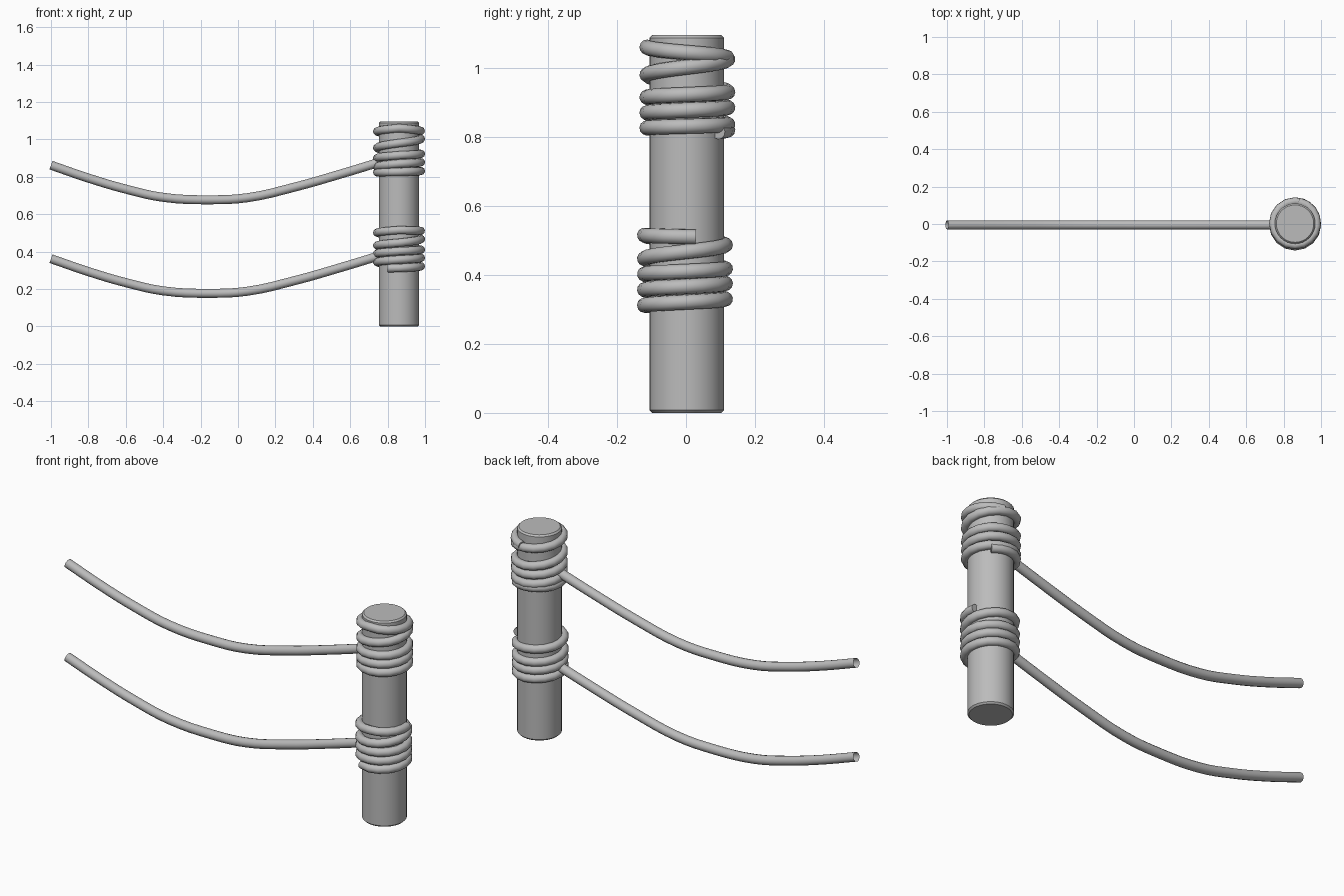
import bpy, bmesh, math

cube = bpy.data.objects.get("Cube")
if cube:
    bpy.data.objects.remove(cube, do_unlink=True)

POST_X, POST_Y = 0.861, 0.002
POST_R, POST_H = 0.108, 1.095
ROPE_R = 0.024

grey = bpy.data.materials.new("plain_grey")
grey.use_nodes = True
GREY = (0.5, 0.5, 0.5, 1)
grey.diffuse_color = GREY
grey.node_tree.nodes["Principled BSDF"].inputs["Base Color"].default_value = GREY


def add_object(name, mesh, sharp_angle):
    mesh.materials.clear()
    mesh.materials.append(grey)
    obj = bpy.data.objects.new(name, mesh)
    bpy.context.collection.objects.link(obj)
    bpy.ops.object.select_all(action='DESELECT')
    obj.select_set(True)
    bpy.context.view_layer.objects.active = obj
    bpy.ops.object.shade_smooth_by_angle(angle=math.radians(sharp_angle))
    return obj


def tube(name, points, radius, bezier=False, caps=False):
    """Sweep a round section along a path and turn it into a mesh."""
    curve = bpy.data.curves.new(name + "_path", 'CURVE')
    curve.dimensions = '3D'
    curve.bevel_depth = radius
    curve.bevel_resolution = 4
    curve.use_fill_caps = caps
    curve.resolution_u = 4
    spline = curve.splines.new('BEZIER' if bezier else 'POLY')
    if bezier:
        spline.bezier_points.add(len(points) - 1)
        for bp, co in zip(spline.bezier_points, points):
            bp.co = co
            bp.handle_left_type = bp.handle_right_type = 'AUTO'
    else:
        spline.points.add(len(points) - 1)
        for p, co in zip(spline.points, points):
            p.co = (*co, 1)
    helper = bpy.data.objects.new(name + "_helper", curve)
    bpy.context.collection.objects.link(helper)
    bpy.context.view_layer.update()
    mesh = bpy.data.meshes.new_from_object(
        helper.evaluated_get(bpy.context.evaluated_depsgraph_get()))
    bpy.data.objects.remove(helper, do_unlink=True)
    bpy.data.curves.remove(curve)
    return add_object(name, mesh, 50)


def coil(name, keys, radius, centre_y):
    """Wind a rope round the post; keys are (angle in degrees, height)."""
    points = []
    for (a0, z0), (a1, z1) in zip(keys, keys[1:]):
        steps = max(1, round((a1 - a0) / 22.5))
        for i in range(steps):
            t = i / steps
            points.append((a0 + (a1 - a0) * t, z0 + (z1 - z0) * t))
    points.append(keys[-1])
    path = [(POST_X + radius * math.cos(math.radians(a)),
             centre_y + radius * math.sin(math.radians(a)), z) for a, z in points]
    return tube(name, path, 0.022, caps=True)


# Post: cylinder with softly bevelled rims
bm = bmesh.new()
bmesh.ops.create_cone(bm, cap_ends=True, segments=32, radius1=POST_R,
                      radius2=POST_R, depth=POST_H)
bmesh.ops.translate(bm, verts=bm.verts, vec=(POST_X, POST_Y, POST_H / 2))
rims = [e for e in bm.edges if abs(e.verts[0].co.z - e.verts[1].co.z) < 0.001]
bmesh.ops.bevel(bm, geom=rims, offset=0.008, segments=1, affect='EDGES')
post_mesh = bpy.data.meshes.new("post")
bm.to_mesh(post_mesh)
bm.free()
add_object("post", post_mesh, 30)

# Sagging ropes, open at the far end
SAG = [(-1, .862), (-.8, .793), (-.6, .734), (-.4, .69), (-.15, .677),
       (.05, .688), (.3, .744), (.55, .815), (.77, .882)]
for name, drop in (("upper_rope", 0), ("lower_rope", 0.5)):
    tube(name, [(x, -0.005, z - drop) for x, z in SAG], ROPE_R, bezier=True)

# Rope windings round the post
coil("lower_winding", [(-120, .311), (-90, .312), (90, .33), (270, .357),
                       (450, .375), (630, .402), (810, .418), (990, .447),
                       (1170, .487), (1350, .515), (1455, .51)], 0.117, -0.003)
coil("upper_winding", [(50, .815), (90, .82), (270, .826), (450, .836),
                       (630, .87), (810, .885), (990, .915), (1170, .93),
                       (1350, .98), (1530, 1.025), (1710, 1.06),
                       (1880, 1.03)], 0.117, 0.004)
